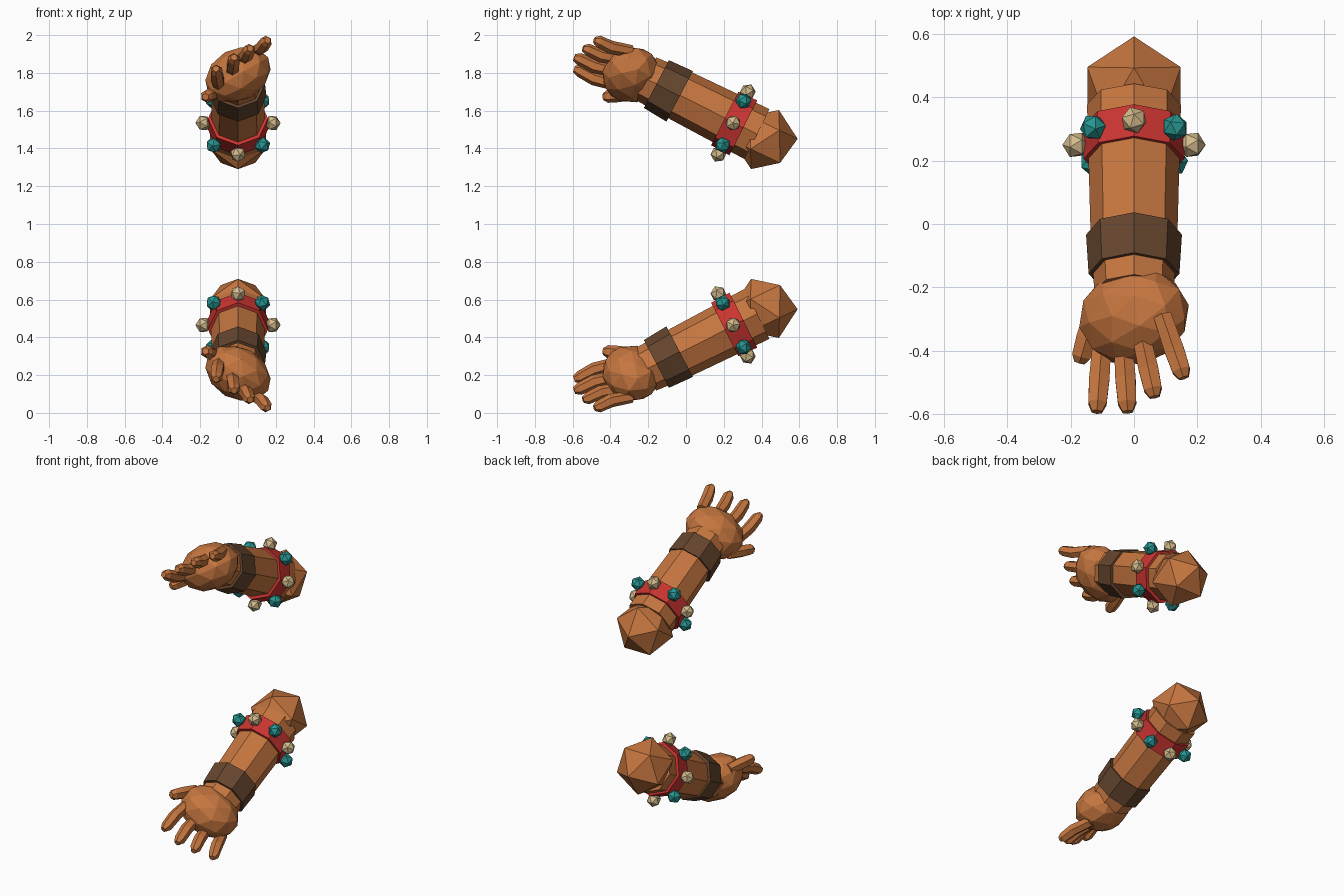
import bpy, bmesh, math
from mathutils import Vector, Matrix

if bpy.data.objects.get("Cube"):
    bpy.data.objects.remove(bpy.data.objects["Cube"], do_unlink=True)


def material(name, color):
    mat = bpy.data.materials.new(name)
    mat.use_nodes = True
    mat.diffuse_color = (*color, 1)
    bsdf = next(n for n in mat.node_tree.nodes if n.type == 'BSDF_PRINCIPLED')
    bsdf.inputs["Base Color"].default_value = (*color, 1)
    bsdf.inputs["Roughness"].default_value = 0.8
    return mat


SKIN = material("warm skin", (0.56, 0.18, 0.05))
LEATHER = material("dark leather", (0.13, 0.06, 0.027))
RED = material("red band", (0.60, 0.035, 0.03))
TEAL = material("teal bead", (0.02, 0.30, 0.28))
TAN = material("tan bead", (0.65, 0.49, 0.26))

# Arm frame: origin at the elbow, local y runs up the forearm to the elbow
ARM = Matrix.Translation((0, 0.418, 0.553)) @ Matrix.Rotation(math.radians(25.3), 4, 'X')
MIRROR = Matrix.Translation((0, 0, 2)) @ Matrix.Diagonal((1, 1, -1, 1))


def finish(name, bm, mat):
    """Make the lower part and its upper mirror image."""
    for prefix, matrix in (("lower_", Matrix.Identity(4)), ("upper_", MIRROR)):
        copy = bm.copy()
        copy.transform(matrix)
        bmesh.ops.recalc_face_normals(copy, faces=copy.faces)
        mesh = bpy.data.meshes.new(prefix + name)
        copy.to_mesh(mesh)
        copy.free()
        mesh.materials.append(mat)
        bpy.context.collection.objects.link(bpy.data.objects.new(prefix + name, mesh))
    bm.free()


def ico(name, matrix, mat, detail=1):
    bm = bmesh.new()
    bmesh.ops.create_icosphere(bm, subdivisions=detail, radius=1, matrix=matrix)
    finish(name, bm, mat)


def tube(name, path, sides, mat, matrix=Matrix.Identity(4)):
    """Loft capped rings along (point, radius) pairs."""
    bm = bmesh.new()
    axis = (Vector(path[-1][0]) - Vector(path[0][0])).normalized()
    side = axis.cross(Vector((0, 0, 1))).normalized()
    up = side.cross(axis)
    rings = []
    for point, radius in path:
        ring = []
        for k in range(sides):
            a = math.tau * k / sides
            ring.append(bm.verts.new(Vector(point) + radius * (side * math.sin(a) + up * math.cos(a))))
        rings.append(ring)
    for r0, r1 in zip(rings, rings[1:]):
        for k in range(sides):
            j = (k + 1) % sides
            bm.faces.new((r0[k], r0[j], r1[j], r1[k]))
    bm.faces.new(rings[0])
    bm.faces.new(rings[-1])
    bm.transform(matrix)
    finish(name, bm, mat)


# Forearm, wrist cuff and upper band
tube("forearm", [((0, -0.71, -0.022), 0.125), ((0, -0.5, -0.02), 0.137),
                 ((0, -0.05, -0.008), 0.148)], 8, SKIN, ARM)
tube("wrist_cuff", [((0, -0.645, -0.02), 0.143), ((0, -0.506, -0.014), 0.151)], 8, LEATHER, ARM)
tube("arm_band", [((0, -0.24, -0.01), 0.159), ((0, -0.13, -0.007), 0.163)], 8, RED, ARM)

# Elbow
ico("elbow", ARM @ Matrix.Rotation(-math.pi / 2, 4, 'Z') @ Matrix.Scale(0.173, 4), SKIN)

# Alternating beads around the band
for k in range(8):
    turn = Matrix.Translation((0, -0.19, -0.007)) @ Matrix.Rotation(math.tau * k / 8, 4, 'Y')
    place = turn @ Matrix.Translation((0, 0, 0.183)) @ Matrix.Scale(0.043, 4)
    ico(f"bead_{k + 1}", ARM @ place, TEAL if k % 2 else TAN)

# Palm, rolled and turned
palm = (Matrix.Translation((0, -0.29, 0.21)) @ Matrix.Rotation(math.radians(30), 4, 'Y')
        @ Matrix.Rotation(math.radians(12), 4, 'Z') @ Matrix.Diagonal((0.187, 0.155, 0.138, 1)))
ico("palm", palm, SKIN, 2)

# Fingers and thumb as tapered six-sided tubes with blunt tips
digits = {
    "index_finger": ((-0.10, -0.36, 0.265), (-0.117, -0.592, 0.178), 0.037),
    "middle_finger": ((-0.035, -0.36, 0.195), (-0.02, -0.592, 0.118), 0.037),
    "ring_finger": ((0.02, -0.34, 0.13), (0.065, -0.545, 0.07), 0.036),
    "little_finger": ((0.09, -0.29, 0.085), (0.157, -0.485, 0.027), 0.036),
    "thumb": ((-0.12, -0.26, 0.305), (-0.172, -0.437, 0.327), 0.038),
}
for name, (base, tip, r) in digits.items():
    base, tip = Vector(base), Vector(tip)
    bend = Vector((0, 0, 0.012 if name != "thumb" else 0))
    tube(name, [(base, r * 0.9), (base.lerp(tip, 0.55) + bend, r),
                (base.lerp(tip, 0.88), r * 0.9), (tip, r * 0.5)], 6, SKIN)
